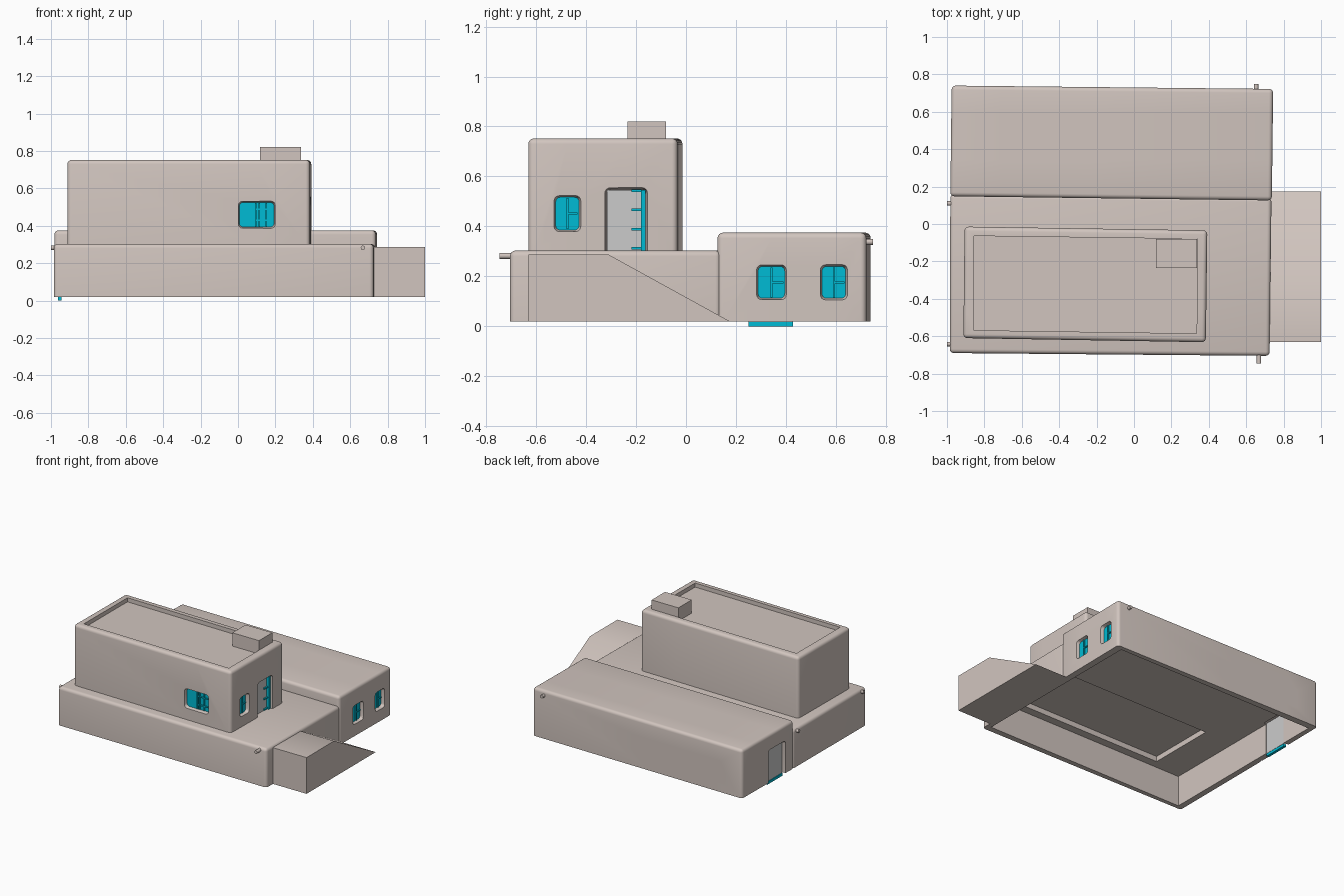
import bpy, bmesh, math
from mathutils import Matrix, Vector

if "Cube" in bpy.data.objects:
    bpy.data.objects.remove(bpy.data.objects["Cube"])


def material(name, rgb):
    m = bpy.data.materials.new(name)
    m.diffuse_color = (*rgb, 1)
    m.use_nodes = True
    m.node_tree.nodes["Principled BSDF"].inputs["Base Color"].default_value = m.diffuse_color
    return m


PLASTER = material("plaster", (0.64, 0.56, 0.52))
CYAN = material("cyan_paint", (0.0, 0.50, 0.66))


def finish(name, bm, mat=None, matrix=None):
    if matrix:
        bm.transform(matrix)
    bmesh.ops.recalc_face_normals(bm, faces=bm.faces)
    me = bpy.data.meshes.new(name)
    bm.to_mesh(me)
    bm.free()
    ob = bpy.data.objects.new(name, me)
    bpy.context.collection.objects.link(ob)
    if mat:
        me.materials.append(mat)
    return ob


def prism(name, corners, z0, z1, round_r=0.0, split_x=(), split_y=()):
    """Footprint pulled up; every edge but the bottom ones can be rounded."""
    bm = bmesh.new()
    low, high = ([bm.verts.new((x, y, z)) for x, y in corners] for z in (z0, z1))
    bm.faces.new(low)
    bm.faces.new(high)
    for i in range(len(corners)):
        j = (i + 1) % len(corners)
        bm.faces.new((low[i], low[j], high[j], high[i]))
    bmesh.ops.recalc_face_normals(bm, faces=bm.faces)
    if round_r:
        edges = [e for e in bm.edges if max(v.co.z for v in e.verts) > z0 + 1e-5]
        bmesh.ops.bevel(bm, geom=edges, offset=round_r, segments=4, profile=0.5, affect='EDGES')
    # Extra edge loops through the window centres keep the openings clean
    for axis, cuts in ((0, split_x), (1, split_y)):
        for c in cuts:
            at = Vector((c, 0, 0)) if axis == 0 else Vector((0, c, 0))
            bmesh.ops.bisect_plane(bm, geom=bm.verts[:] + bm.edges[:] + bm.faces[:],
                                   plane_co=at, plane_no=at.normalized())
    return finish(name, bm, PLASTER)


def box(name, lo, hi, mat=PLASTER, matrix=None):
    bm = bmesh.new()
    bmesh.ops.create_cube(bm, size=1)
    lo, hi = Vector(lo), Vector(hi)
    for v in bm.verts:
        v.co = Vector([(a + b) / 2 + c * (b - a) for a, b, c in zip(lo, hi, v.co)])
    return finish(name, bm, mat, matrix)


def cut(target, cutter):
    cutter.hide_render = True
    bpy.context.view_layer.objects.active = target
    mod = target.modifiers.new("cut", 'BOOLEAN')
    mod.object, mod.operation, mod.solver = cutter, 'DIFFERENCE', 'EXACT'
    bpy.context.view_layer.update()
    bpy.ops.object.modifier_apply(modifier=mod.name)
    bpy.data.objects.remove(cutter)


def wall_frame(x, y, turn):
    """Local x runs along the wall, local -y points outwards."""
    return Matrix.Translation((x, y, 0)) @ Matrix.Rotation(math.radians(turn), 4, 'Z')


def opening(target, m, w, z0, z1, depth, flare=0.026):
    """Rounded opening that flares outwards."""
    bm = bmesh.new()
    bmesh.ops.create_cube(bm, size=1)
    for v in bm.verts:
        v.co = Vector((v.co.x * w, -0.015 if v.co.y < 0 else depth,
                       z0 if v.co.z < 0 else z1))
    along = [e for e in bm.edges if abs(e.verts[0].co.y - e.verts[1].co.y) > 0.001]
    bmesh.ops.bevel(bm, geom=along, offset=0.022, segments=4, profile=0.5, affect='EDGES')
    zc = (z0 + z1) / 2
    for v in bm.verts:
        if v.co.y > 0:
            v.co.x *= (w - flare) / w
            v.co.z = zc + (v.co.z - zc) * (z1 - z0 - flare) / (z1 - z0)
    cut(target, finish("opening_cutter", bm, PLASTER, m))


def window(name, target, m, w, z0, z1, mat=CYAN, uprights=(0,), rails=(0.5,)):
    opening(target, m, w, z0, z1, 0.034)
    h = w / 2 - 0.01
    box(name + "_pane", (-h, 0.024, z0 + .01), (h, 0.037, z1 - .01), mat, m)
    for i, u in enumerate(uprights):
        box(f"{name}_upright_{i}", (u * w - .004, 0.014, z0 + .014),
            (u * w + .004, 0.026, z1 - .014), mat, m)
    for i, r in enumerate(rails):   # rails cross the right-hand casement only
        z = z0 + r * (z1 - z0)
        box(f"{name}_rail_{i}", (0, 0.016, z - .004), (h - .006, 0.026, z + .004), mat, m)


# Main masses, slightly out of square like hand-built walls
lower = prism("lower_storey", [(-.985, -.69), (.725, -.705), (.735, .14), (-.982, .16)],
              .02, .303, round_r=.022)
rear = prism("rear_wing", [(-.982, .148), (.737, .126), (.744, .722), (-.975, .74)],
             .02, .375, round_r=.022, split_x=(-.235, -.705), split_y=(.342, .592))
upper = prism("upper_storey", [(-.912, -.61), (.384, -.632), (.392, -.034), (-.906, -.014)],
              .296, .752, round_r=.022, split_x=(.1,), split_y=(-.475, -.24))

# Hollow underside with a raised ceiling panel, and the sunken roof
for part in (lower, rear):
    cut(part, box("room_cutter", (-.94, -.66, -.1), (.69, .69, .245)))
cut(lower, box("ceiling_cutter", (-.70, -.60, .2), (.65, -.09, .284)))
cut(upper, prism("roof_cutter", [(-.858, -.568), (.335, -.585), (.34, -.08), (-.856, -.064)],
                 .722, .9))

# Windows
for i, x in enumerate((-.23, -.70)):
    window(f"back_window_{i}", rear, wall_frame(x, .731 - .0105 * (x + .23), 180), .21, .102, .25,
           mat=None, uprights=(), rails=())
for i, (y, w) in enumerate(((.342, .128), (.592, .116))):
    window(f"rear_side_window_{i}", rear, wall_frame(.741, y, 90), w, .102, .25)
window("upper_front_window", upper, wall_frame(.1, -.627, 0), .205, .383, .535,
       uprights=(-.02, .06, .25), rails=(.3, .7))
window("upper_side_window", upper, wall_frame(.386, -.475, 90), .115, .375, .527)

# Terrace door: grey leaf, cyan jamb and hinges
m = wall_frame(.389, -.24, 90)
opening(upper, m, .175, .25, .557, .05, flare=.02)
box("terrace_door_leaf", (-.077, .03, .303), (.06, .052, .546), None, m)
box("terrace_door_jamb", (.06, .012, .303), (.077, .052, .546), CYAN, m)
for i in range(4):
    z = .312 + i * .077
    box(f"terrace_door_hinge_{i}", (.022, .02, z - .005), (.062, .032, z + .005), CYAN, m)

# Left entrance door, reaching the ground on a cyan sill
m = wall_frame(-.979, .34, -90)
opening(rear, m, .20, -.03, .262, .06, flare=.02)
box("entrance_door", (-.089, .02, .018), (.089, .038, .25), None, m)
box("entrance_sill", (-.089, .016, 0), (.089, .036, .02), CYAN, m)

# Chimney and outside ramp
box("chimney", (.118, -.235, .71), (.336, -.08, .82))
bm = bmesh.new()
side = [(-.63, .02), (.175, .02), (-.31, .287), (-.63, .287)]
near, far = ([bm.verts.new((x, y, z)) for y, z in side] for x in (.72, 1.0))
bm.faces.new(near)
bm.faces.new(far)
for i in range(4):
    j = (i + 1) % 4
    bm.faces.new((near[i], near[j], far[j], far[i]))
finish("ramp", bm, PLASTER)

# Roof drain spouts
for i, (x, y, z, turn) in enumerate(((.668, -.709, .282, 0), (.653, .710, .338, 180),
                                     (-.962, .11, .282, -90), (-.962, -.642, .282, -90))):
    bm = bmesh.new()
    bmesh.ops.create_cone(bm, cap_ends=True, segments=16, radius1=.012, radius2=.012, depth=.06,
                          matrix=Matrix.Translation((0, -.008, z)) @ Matrix.Rotation(math.pi / 2, 4, 'X'))
    finish(f"drain_spout_{i}", bm, PLASTER, wall_frame(x, y, turn))

# Smooth the rounded edges
for ob in bpy.context.scene.objects:
    ob.select_set(True)
bpy.context.view_layer.objects.active = upper
bpy.ops.object.shade_smooth_by_angle(angle=math.radians(30))
